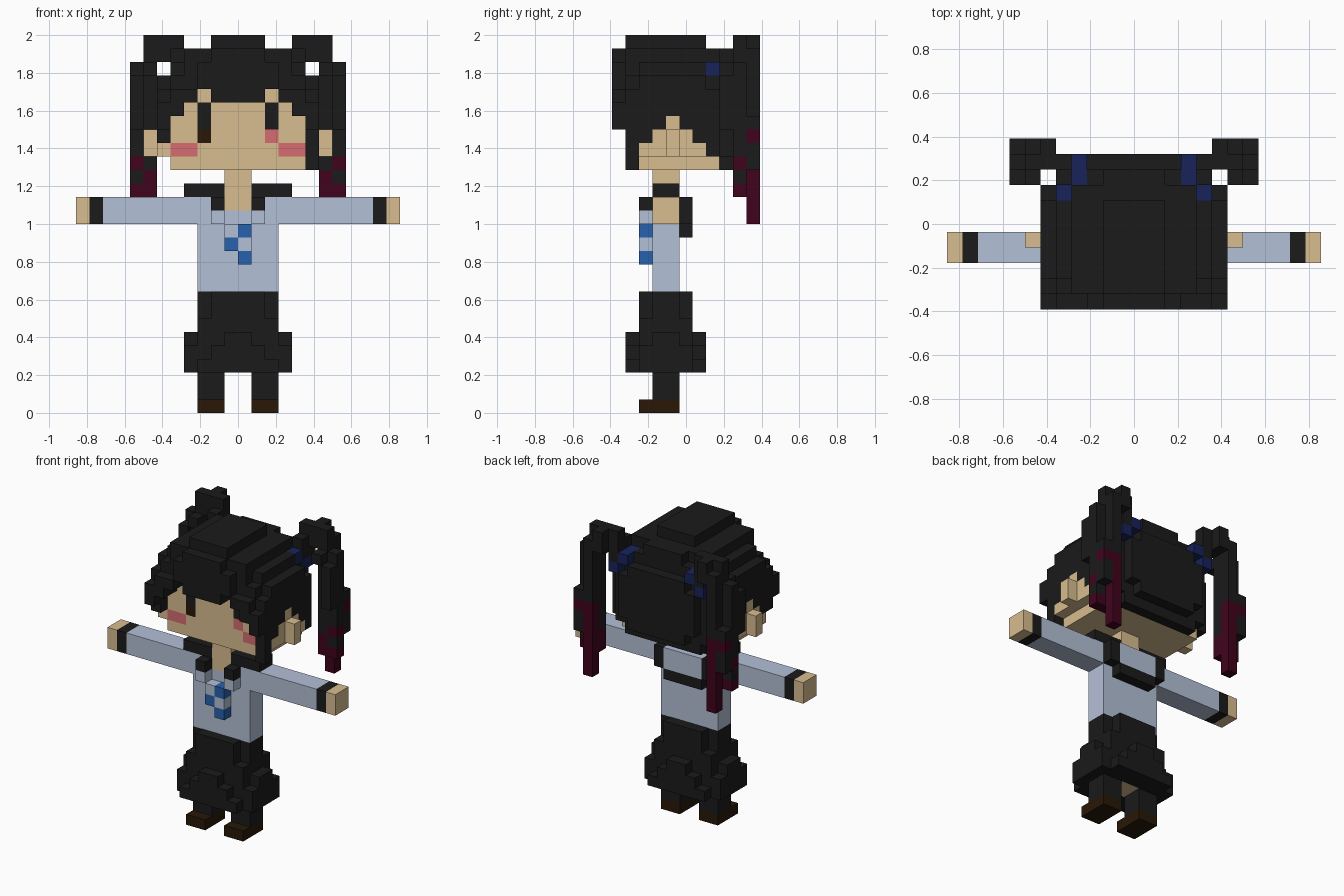
import bpy, bmesh

cube = bpy.data.objects.get("Cube")
if cube:
    bpy.data.objects.remove(cube, do_unlink=True)

UNIT = 2 / 28
COLOURS = {
    "black": (.0105, .0105, .0105), "skin": (.69, .51, .28),
    "pale_blue": (.455, .53, .68), "blue": (.02, .12, .42),
    "pink": (.68, .15, .16), "brown": (.021, .009, .002),
    "maroon": (.052, .001, .012), "navy": (.009, .016, .105),
}
materials = {}
for name, rgb in COLOURS.items():
    mat = bpy.data.materials.new(name)
    mat.use_nodes = True
    mat.diffuse_color = (*rgb, 1)
    shader = mat.node_tree.nodes["Principled BSDF"]
    shader.inputs["Base Color"].default_value = (*rgb, 1)
    shader.inputs["Roughness"].default_value = .9
    materials[name] = mat

grid = {}  # cell -> (part, colour)


def block(part, colour, xs, ys, zs, mirror=True):
    """Fill a box of cells; mirrored across x unless told otherwise."""
    for x in range(*xs):
        for y in range(*ys):
            for z in range(*zs):
                grid[x, y, z] = (part, colour)
                if mirror:
                    grid[-x - 1, y, z] = (part, colour)


def carve(xs, ys, zs):
    for x in range(*xs):
        for y in range(*ys):
            for z in range(*zs):
                grid.pop((x, y, z), None)
                grid.pop((-x - 1, y, z), None)


# Legs and shoes
block("legs", "black", (1, 3), (3, 5), (1, 4))
block("shoes", "brown", (1, 3), (2, 5), (0, 1))

# Puffy shorts
block("shorts", "black", (0, 3), (3, 5), (7, 9))
block("shorts", "black", (0, 2), (2, 6), (7, 9))
block("shorts", "black", (0, 3), (2, 6), (3, 7))
block("shorts", "black", (3, 4), (2, 6), (3, 5))
block("shorts", "black", (3, 4), (3, 5), (5, 6))
block("shorts", "black", (0, 3), (1, 7), (3, 4))
block("shorts", "black", (0, 2), (1, 7), (4, 5))
block("shorts", "black", (0, 1), (1, 7), (5, 6))
block("thighs", "skin", (0, 1), (3, 5), (3, 4))

# Shirt, sleeves and hands
block("shirt", "pale_blue", (0, 3), (3, 5), (9, 16))
block("sleeves", "pale_blue", (3, 10), (3, 5), (14, 16))
block("cuffs", "black", (10, 11), (3, 5), (14, 16))
block("hands", "skin", (11, 12), (3, 5), (14, 16))
block("neck", "skin", (0, 1), (3, 5), (15, 18))

# Sailor collar
block("collar", "black", (1, 4), (3, 5), (16, 17))
block("collar", "black", (1, 2), (2, 3), (15, 16))
block("collar", "pale_blue", (1, 2), (2, 3), (14, 15))
block("collar", "black", (0, 3), (5, 6), (14, 16))
block("collar", "black", (0, 2), (5, 6), (13, 14))
block("collar", "pale_blue", (0, 2), (5, 6), (14, 16))

# Checked tie
block("tie", "pale_blue", (-1, 0), (2, 3), (13, 14), False)
block("tie", "pale_blue", (0, 1), (2, 3), (12, 13), False)
block("tie", "blue", (0, 1), (2, 3), (13, 14), False)
block("tie", "blue", (-1, 0), (2, 3), (12, 13), False)
block("tie", "blue", (0, 1), (2, 3), (11, 12), False)

# Hair cap: stepped layers of (half width, front-to-back span, height span)
for w, ys, zs in (
    (2, (1, 7), (27, 28)),
    (4, (1, 8), (26, 27)), (2, (0, 9), (26, 27)),
    (4, (1, 9), (25, 26)), (5, (2, 7), (25, 26)), (3, (0, 9), (25, 26)),
    (6, (2, 7), (24, 25)), (5, (1, 9), (24, 25)), (3, (0, 10), (24, 25)),
    (6, (1, 8), (23, 24)), (5, (0, 9), (23, 24)), (4, (0, 10), (23, 24)),
    (6, (0, 8), (21, 23)), (5, (0, 9), (21, 23)), (4, (0, 10), (21, 23)),
    (6, (1, 8), (18, 21)), (5, (8, 9), (19, 21)), (4, (9, 10), (20, 21)),
    (4, (8, 9), (18, 19)), (3, (9, 10), (19, 20)),
):
    block("hair", "black", (0, w), ys, zs)

# Fringe edge, then the side edge that steps up around each ear
for x, bottom in enumerate((23, 23, 24, 23, 22, 20)):
    carve((x, x + 1), (0, 2), (18, bottom))
carve((5, 6), (1, 8), (18, 19))
for y, bottom in enumerate((20, 21, 22, 21, 20, 19), start=2):
    block("head", "skin", (5, 6), (y, y + 1), (19, bottom))
block("side_lock", "black", (5, 6), (1, 2), (18, 22), False)

# Head, ears and face
block("head", "skin", (0, 5), (2, 8), (18, 24))
block("ears", "skin", (6, 7), (4, 5), (19, 21))
block("eyes", "black", (2, 3), (2, 3), (21, 23))
block("eyes", "brown", (-3, -2), (2, 3), (20, 21), False)
block("cheeks", "pink", (2, 3), (2, 3), (20, 21), False)
block("cheeks", "pink", (3, 5), (2, 3), (19, 20))

# Pigtails arching out and hanging down, fuller in the middle
block("pigtails", "black", (4, 7), (9, 10), (26, 28))
block("pigtails", "black", (5, 6), (10, 11), (26, 28))
block("pigtails", "black", (6, 7), (10, 11), (26, 27))
block("pigtails", "black", (4, 5), (8, 9), (25, 27))
block("pigtails", "black", (4, 5), (9, 10), (25, 26))
block("pigtails", "black", (6, 7), (9, 11), (17, 26))
block("pigtails", "black", (7, 8), (9, 10), (17, 26))
block("pigtails", "black", (7, 8), (10, 11), (18, 22))
block("pigtails", "black", (7, 8), (8, 9), (21, 25))
block("pigtails", "black", (6, 7), (8, 9), (25, 26))

# Coloured pigtail tips
block("pigtails", "maroon", (6, 8), (10, 11), (20, 21))
block("pigtails", "maroon", (6, 7), (10, 11), (18, 20))
block("pigtails", "maroon", (7, 8), (9, 10), (18, 19))
block("pigtails", "maroon", (6, 7), (9, 11), (16, 18))
block("pigtails", "maroon", (7, 8), (9, 10), (16, 17))
block("pigtails", "maroon", (6, 7), (10, 11), (14, 16))

# Ribbons at the roots of the pigtails
block("ribbons", "navy", (3, 4), (8, 10), (25, 26))
block("ribbons", "navy", (4, 5), (8, 10), (24, 25))
block("ribbons", "navy", (4, 5), (7, 8), (25, 26))

# Turn the cells of each part into one mesh of its outer faces
SIDES = [(axis, step) for axis in range(3) for step in (0, 1)]


def build(part):
    cells = {c: v[1] for c, v in grid.items() if v[0] == part}
    used = sorted(set(cells.values()))
    bm = bmesh.new()
    corners = {}

    def vert(p):
        if p not in corners:
            x, y, z = p
            corners[p] = bm.verts.new((x * UNIT, (y - 5.5) * UNIT, z * UNIT))
        return corners[p]

    for cell, colour in cells.items():
        for axis, step in SIDES:
            beside = list(cell)
            beside[axis] += 2 * step - 1
            if tuple(beside) in grid:
                continue
            u, v = (axis + 1) % 3, (axis + 2) % 3
            ring = []
            for du, dv in ((0, 0), (1, 0), (1, 1), (0, 1)):
                p = list(cell)
                p[axis] += step
                p[u] += du
                p[v] += dv
                ring.append(vert(tuple(p)))
            face = bm.faces.new(ring if step else ring[::-1])
            face.material_index = used.index(colour)
    bmesh.ops.dissolve_limit(bm, angle_limit=.01, verts=bm.verts[:],
                             edges=bm.edges[:], delimit={'MATERIAL'})
    mesh = bpy.data.meshes.new(part)
    bm.to_mesh(mesh)
    bm.free()
    for colour in used:
        mesh.materials.append(materials[colour])
    bpy.context.collection.objects.link(bpy.data.objects.new(part, mesh))


for part in sorted({v[0] for v in grid.values()}):
    build(part)
